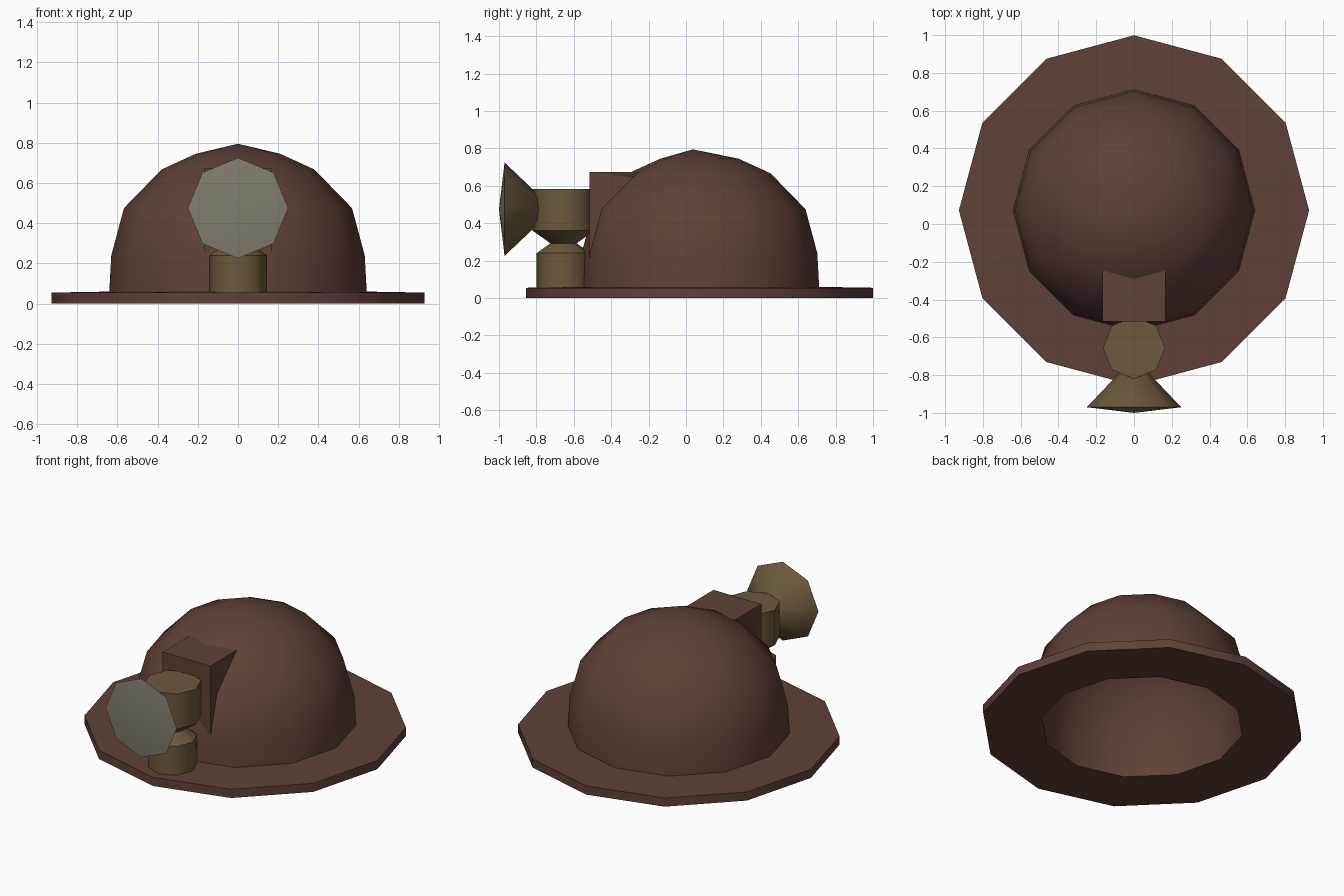
import bpy, bmesh, math
from mathutils import Vector, Matrix

if "Cube" in bpy.data.objects:
    bpy.data.objects.remove(bpy.data.objects["Cube"])


def material(name, rgb):
    m = bpy.data.materials.new(name)
    m.diffuse_color = (*rgb, 1)
    m.use_nodes = True
    m.node_tree.nodes["Principled BSDF"].inputs["Base Color"].default_value = m.diffuse_color
    return m


BROWN = material("brown leather", (0.115, 0.052, 0.041))
BRASS = material("dull brass", (0.150, 0.101, 0.047))
GLASS = material("grey glass", (0.225, 0.205, 0.165))


def finish(name, bm, mat, angle=35):
    bmesh.ops.recalc_face_normals(bm, faces=bm.faces)
    me = bpy.data.meshes.new(name)
    bm.to_mesh(me)
    bm.free()
    me.materials.append(mat)
    ob = bpy.data.objects.new(name, me)
    bpy.context.collection.objects.link(ob)
    bpy.ops.object.select_all(action='DESELECT')
    ob.select_set(True)
    bpy.context.view_layer.objects.active = ob
    bpy.ops.object.shade_smooth_by_angle(angle=math.radians(angle))
    return ob


def lathe(name, profile, sides, mat, centre, rot=None, loop=False, angle=35):
    """Revolve (radius, height, optional y shift) points around local z."""
    bm = bmesh.new()
    rings = []
    for p in profile:
        r, z, dy = (*p, 0)[:3]
        n = sides if r > 0 else 1
        rings.append([bm.verts.new((r * math.cos(math.tau * i / sides),
                                    r * math.sin(math.tau * i / sides) + dy, z))
                      for i in range(n)])
    for a, b in zip(rings, rings[1:] + ([rings[0]] if loop else [])):
        if len(a) == 1 and len(b) == 1:
            continue
        for i in range(sides):
            j = (i + 1) % sides
            quad = [a[i % len(a)], a[j % len(a)], b[j % len(b)], b[i % len(b)]]
            bm.faces.new(list(dict.fromkeys(quad)))
    if rot:
        bmesh.ops.transform(bm, matrix=rot, verts=bm.verts)
    bmesh.ops.translate(bm, vec=Vector(centre), verts=bm.verts)
    return finish(name, bm, mat, angle)


# Hollow helmet: inner dome, flat brim underside, brim edge, outer dome
HC = (0, 0.072, 0)
outer = [(0.64, 0.06), (0.63, 0.24), (0.567, 0.475), (0.38, 0.667),
         (0.21, 0.745), (0, 0.795, -0.035)]
inner = [(0, 0.735, -0.03), (0.19, 0.695), (0.34, 0.625), (0.515, 0.45),
         (0.575, 0.23), (0.583, 0)]
lathe("helmet_shell", inner + [(0.927, 0), (0.927, 0.055)] + outer, 12, BROWN, HC)

# Lamp bracket block, trimmed to stay within the shell thickness
bm = bmesh.new()
bmesh.ops.create_cube(bm, size=1)
bmesh.ops.scale(bm, vec=(0.335, 0.315, 0.575), verts=bm.verts)
bmesh.ops.translate(bm, vec=(0, -0.3575, 0.3875), verts=bm.verts)
bracket = finish("lamp_bracket", bm, BROWN)
cutter = lathe("bracket_cutter", [(r + 0.012 if r else 0, z + 0.01) for r, z, *_ in inner[:-1]]
               + [(0.595, -0.1), (0, -0.1)], 12, BROWN, HC)
cutter.hide_render = True
mod = bracket.modifiers.new("trim", 'BOOLEAN')
mod.operation = 'DIFFERENCE'
mod.solver = 'EXACT'
mod.object = cutter
bpy.ops.object.select_all(action='DESELECT')
bracket.select_set(True)
bpy.context.view_layer.objects.active = bracket
bpy.ops.object.modifier_apply(modifier=mod.name)
bpy.data.objects.remove(cutter)

# Lamp body: lower fuel chamber, pinched neck, upper canister
lathe("lamp_body", [(0, 0.05), (0.143, 0.05), (0.143, 0.24), (0.07, 0.293),
                    (0.165, 0.36), (0.165, 0.582), (0, 0.582)],
      8, BRASS, (0, -0.655, 0), angle=46)

# Reflector cone and slightly domed lens, both pointing forward
FORWARD = Matrix.Rotation(math.radians(90), 4, 'X')
LC = (0, 0, 0.475)
lathe("reflector", [(0, 0.77), (0.06, 0.77), (0.25, 0.97)], 8, BRASS, LC, FORWARD, angle=50)
lathe("lens", [(0.25, 0.97), (0, 1.0)], 8, GLASS, LC, FORWARD)
bpy.data.objects["lens"].data.update()

# Keep the open lens surface facing forward
lens = bpy.data.objects["lens"].data
if sum(p.normal.y for p in lens.polygons) > 0:
    lens.flip_normals()
